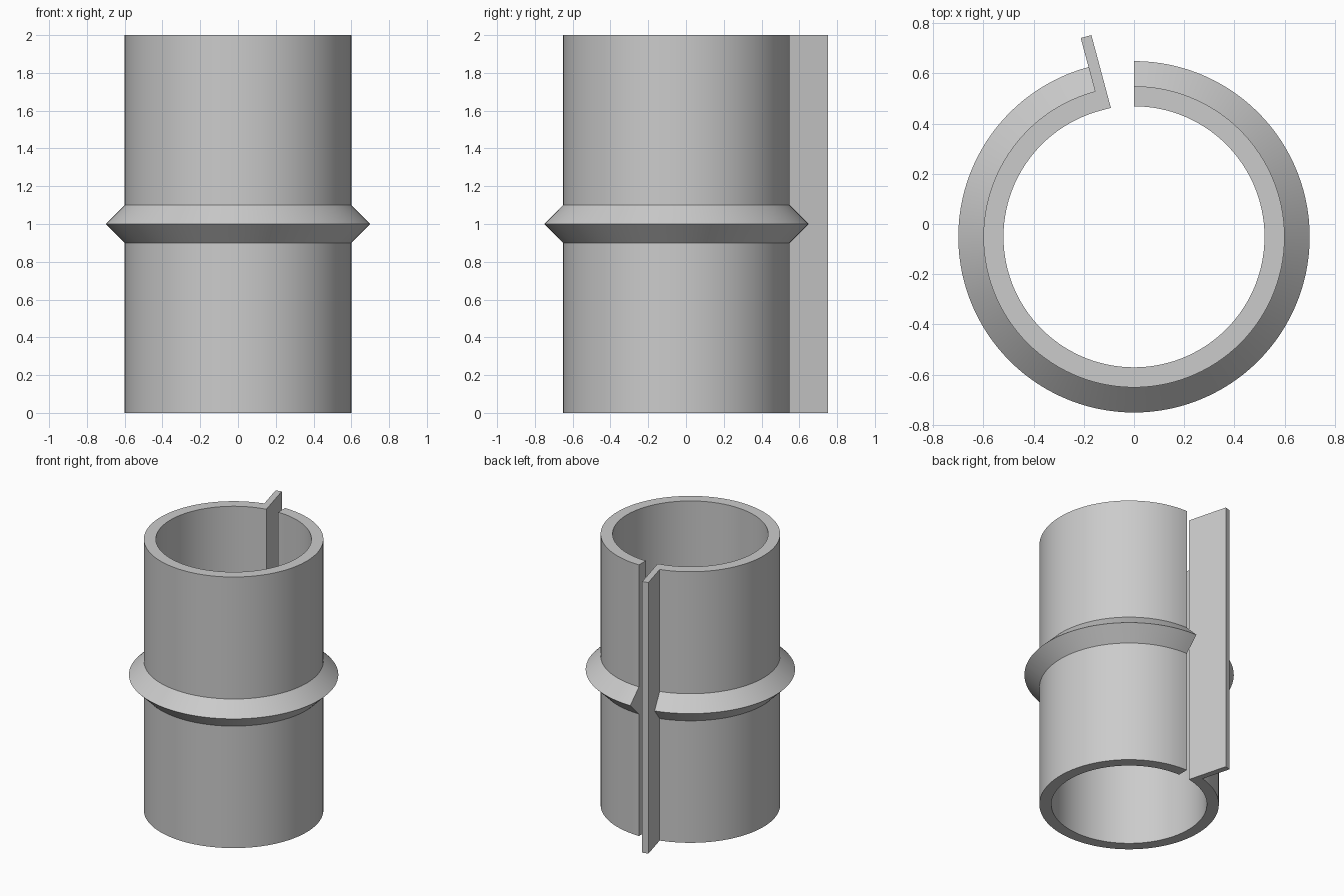
import bpy
import bmesh
from math import radians
from mathutils import Matrix, Vector

cube = bpy.data.objects.get("Cube")
if cube:
    bpy.data.objects.remove(cube, do_unlink=True)

HEIGHT = 2.0
INNER, OUTER, RIDGE = 0.52, 0.6, 0.7
SEAM, SWEEP = radians(105), radians(345)
AXIS = Vector((0, -0.051, 0))

grey = bpy.data.materials.new("light grey")
grey.use_nodes = True
grey.diffuse_color = (0.6, 0.6, 0.6, 1)
grey.node_tree.nodes["Principled BSDF"].inputs["Base Color"].default_value = grey.diffuse_color


def make_object(name, bm):
    bmesh.ops.recalc_face_normals(bm, faces=bm.faces)
    mesh = bpy.data.meshes.new(name)
    bm.to_mesh(mesh)
    bm.free()
    mesh.materials.append(grey)
    obj = bpy.data.objects.new(name, mesh)
    bpy.context.collection.objects.link(obj)
    obj.location = AXIS
    return obj


# Split sleeve with a pointed ridge: wall section swept around the axis
profile = [(INNER, 0), (OUTER, 0), (OUTER, 0.9), (RIDGE, 1.0),
           (OUTER, 1.1), (OUTER, HEIGHT), (INNER, HEIGHT)]
bm = bmesh.new()
verts = [bm.verts.new((r, 0, z)) for r, z in profile]
end_cap = bm.faces.new(verts)
bmesh.ops.rotate(bm, verts=verts, cent=(0, 0, 0), matrix=Matrix.Rotation(SEAM, 3, "Z"))
start_cap = bmesh.ops.duplicate(bm, geom=[end_cap])["geom"]
edges = list(end_cap.edges)
bmesh.ops.spin(bm, geom=edges + verts, cent=(0, 0, 0), axis=(0, 0, 1),
               angle=SWEEP, steps=115, use_duplicate=False)
# Close the far end of the sweep
bmesh.ops.remove_doubles(bm, verts=bm.verts, dist=1e-5)
bmesh.ops.holes_fill(bm, edges=[e for e in bm.edges if e.is_boundary], sides=0)
sleeve = make_object("split_sleeve", bm)

bpy.ops.object.select_all(action="DESELECT")
sleeve.select_set(True)
bpy.context.view_layer.objects.active = sleeve
bpy.ops.object.shade_smooth_by_angle(angle=radians(20))

# Full-height flange plate standing along the seam
LENGTH, THICK = 0.3, 0.044
bm = bmesh.new()
bmesh.ops.create_cube(bm, size=1)
bmesh.ops.scale(bm, vec=(LENGTH, THICK, HEIGHT), verts=bm.verts)
bmesh.ops.translate(bm, vec=(INNER + LENGTH / 2, -THICK / 2, HEIGHT / 2), verts=bm.verts)
bmesh.ops.rotate(bm, verts=bm.verts, cent=(0, 0, 0), matrix=Matrix.Rotation(SEAM, 3, "Z"))
make_object("seam_flange", bm)
